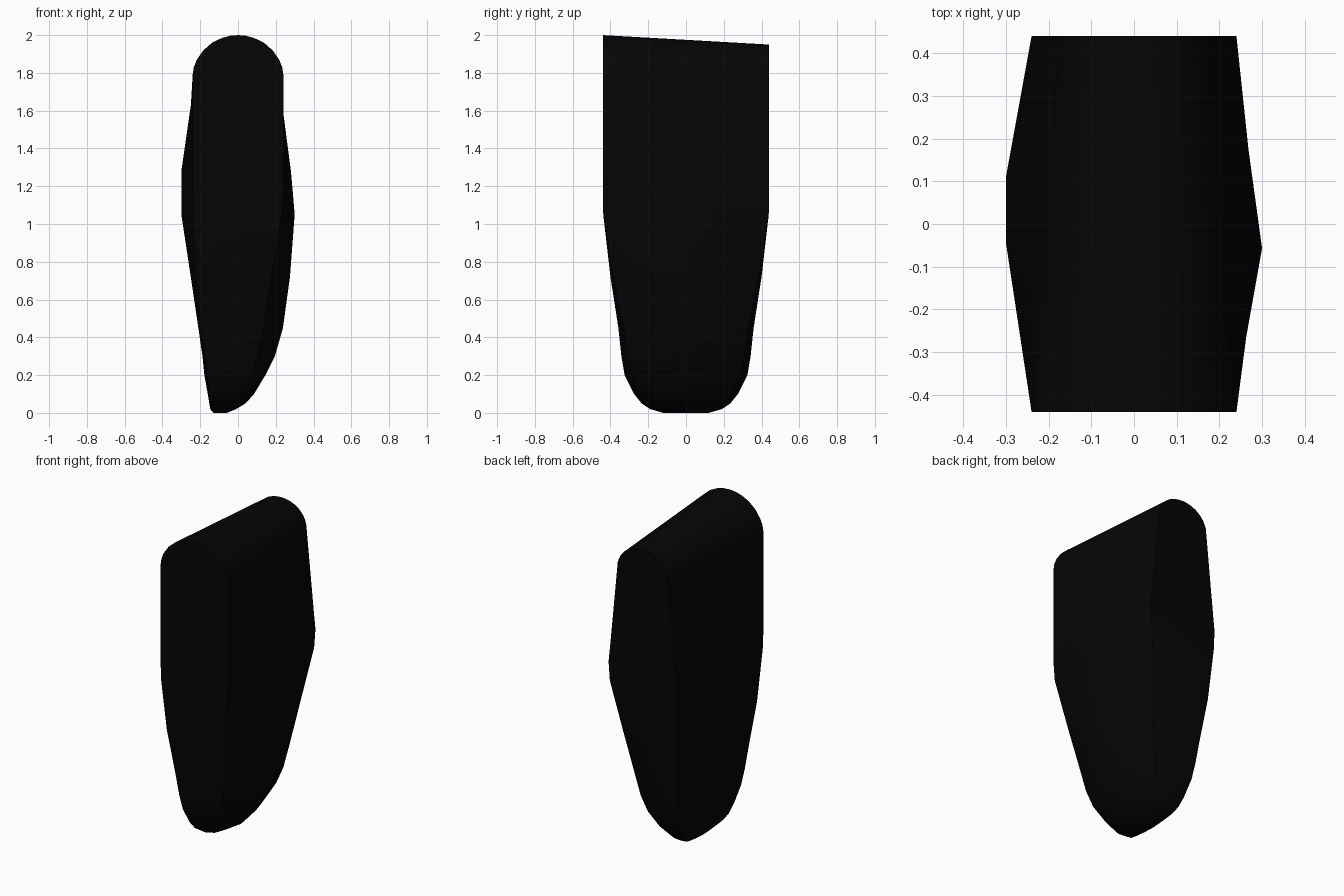
import bpy, bmesh, math

if "Cube" in bpy.data.objects:
    bpy.data.objects.remove(bpy.data.objects["Cube"])

# Horizontal sections: z, left end x, left middle x, right middle x, right end x,
# half depth, corner factor left, corner factor right
LEVELS = [
    (0.00, -0.12, -0.13, -0.06, -0.08, 0.12, 0.95, 0.85),
    (0.02, -0.135, -0.147, -0.01, -0.05, 0.19, 0.96, 0.85),
    (0.05, -0.145, -0.152, 0.04, -0.015, 0.235, 0.97, 0.86),
    (0.10, -0.152, -0.16, 0.085, 0.02, 0.275, 0.98, 0.87),
    (0.20, -0.165, -0.178, 0.145, 0.07, 0.325, 0.99, 0.88),
    (0.30, -0.177, -0.188, 0.195, 0.105, 0.342, 1, 0.90),
    (0.45, -0.195, -0.21, 0.238, 0.135, 0.358, 1, 0.92),
    (0.72, -0.223, -0.25, 0.275, 0.175, 0.40, 1, 0.96),
    (1.05, -0.237, -0.30, 0.30, 0.232, 0.438, 1, 1),
    (1.17, -0.24, -0.30, 0.29, 0.24, 0.44, 1, 1),
    (1.28, -0.24, -0.30, 0.280, 0.24, 0.44, 1, 1),
]
# Rounded top: half width per height
for z, w in [(1.79, 0.24), (1.83, 0.234), (1.87, 0.218), (1.92, 0.183), (1.96, 0.137),
             (1.985, 0.085), (1.997, 0.04), (2.0, 0.0)]:
    LEVELS.append((z, -w, -w, w, w, 0.44, 1, 1))

RIGHT = [-1, -0.6, -0.13, 0.4, 1]
LEFT = [1, 0.6, 0.25, -0.1, -0.55, -1]


def bulge(t, lo, hi, power):
    """0 at both ends, 1 on the plateau between lo and hi."""
    if t < lo:
        d = (lo - t) / (1 + lo)
    elif t > hi:
        d = (t - hi) / (1 - hi)
    else:
        d = 0
    return 1 - d ** power


def section(level):
    z, le, lm, rm, re, yh, cl, cr = level
    p = 1.0 if z > 1 else 1.5
    mid = (le + re) / 2
    pts = [(mid, -yh)]
    pts += [(re + (rm - re) * bulge(t, -0.13, -0.13, p), t * yh * cr) for t in RIGHT]
    pts += [(mid, yh)]
    pts += [(le + (lm - le) * bulge(t, -0.1, 0.25, p), t * yh * cl) for t in LEFT]
    # the arch gets narrower and lower toward the back
    narrow = 0.29 * min(max((z - 1.17) / 0.66, 0), 1)
    shift = 0.02 - 0.07 * (z - 1.83) / 0.17 if z > 1.7 else 0
    out = []
    for x, y in pts:
        s = (y + 0.44) / 0.88
        if 1.1 < z < 1.5:
            s = max(0, (y - 0.1) / 0.34)
        out.append((x * (1 - narrow * s), y, z + shift * s))
    return out


# Solid body lofted through the sections
bm = bmesh.new()
rings = [[bm.verts.new(p) for p in section(l)] for l in LEVELS]
n = len(rings[0])
for a, b in zip(rings, rings[1:]):
    for i in range(n):
        j = (i + 1) % n
        bm.faces.new((a[i], a[j], b[j], b[i]))
bm.faces.new(list(reversed(rings[0])))
bmesh.ops.remove_doubles(bm, verts=bm.verts, dist=0.0005)
bmesh.ops.recalc_face_normals(bm, faces=bm.faces)
mesh = bpy.data.meshes.new("body")
bm.to_mesh(mesh)
bm.free()
body = bpy.data.objects.new("body", mesh)
bpy.context.collection.objects.link(body)

# Black surface
mat = bpy.data.materials.new("black")
mat.diffuse_color = (0.0015, 0.0015, 0.0015, 1)
mat.use_nodes = True
mat.node_tree.nodes["Principled BSDF"].inputs["Base Color"].default_value = mat.diffuse_color
mesh.materials.append(mat)

# Smooth sides, crisp end edges
bpy.context.view_layer.objects.active = body
body.select_set(True)
bpy.ops.object.shade_smooth_by_angle(angle=math.radians(35))
